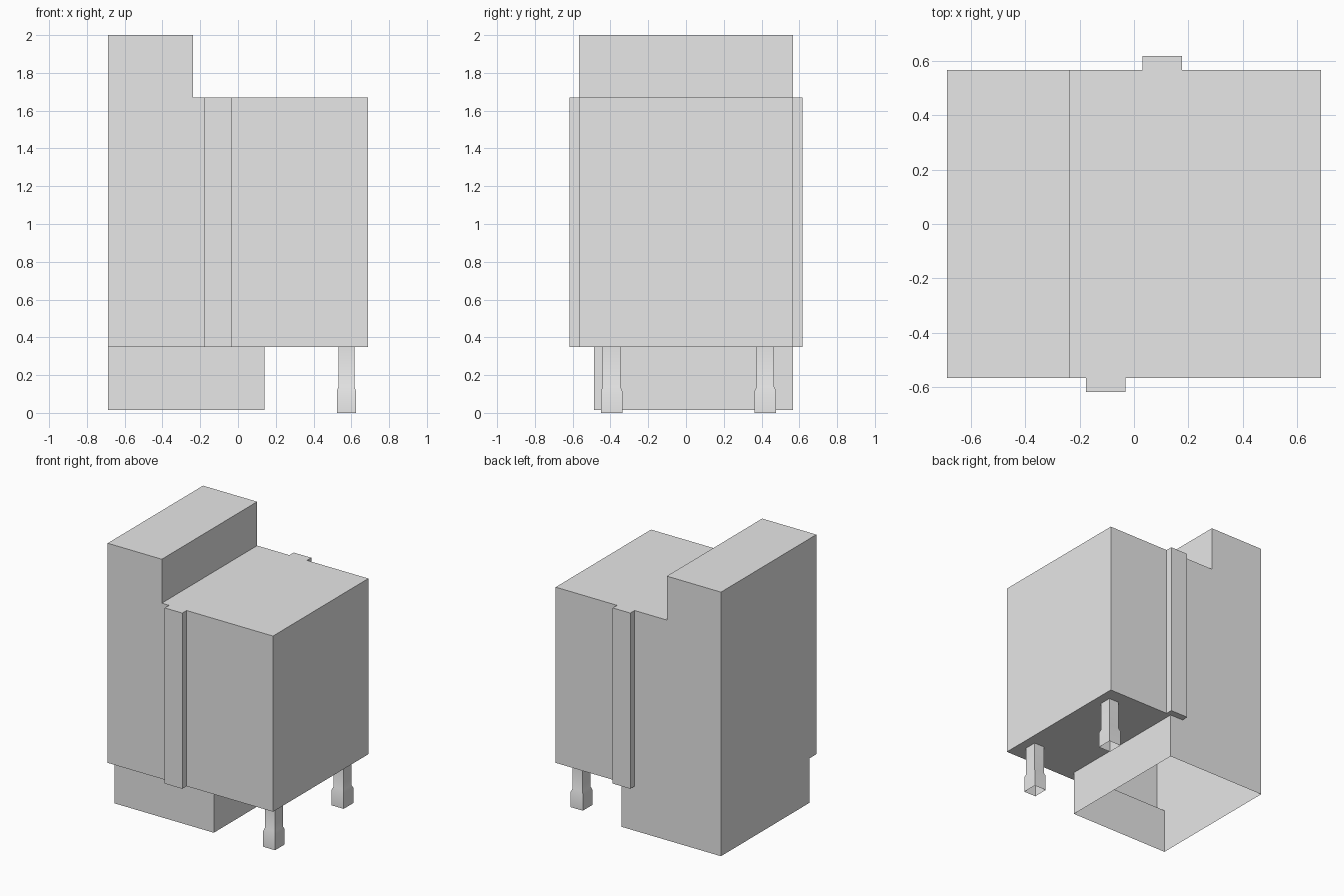
import bpy
import bmesh
from mathutils import Vector

cube = bpy.data.objects.get("Cube")
if cube:
    bpy.data.objects.remove(cube, do_unlink=True)

grey = bpy.data.materials.new("light_grey")
grey.use_nodes = True
grey.diffuse_color = (0.8, 0.8, 0.8, 1)
grey.node_tree.nodes["Principled BSDF"].inputs["Base Color"].default_value = (0.8, 0.8, 0.8, 1)

# Main extents
HX, HY = 0.687, 0.566
FLOOR, ROOF, TOP = 0.35, 1.67, 2.0
TOWER_X = -0.237
BASE_X, BASE_Y, BASE_Z = 0.14, -0.487, 0.016


def finish(name, bm):
    mesh = bpy.data.meshes.new(name)
    bm.to_mesh(mesh)
    bm.free()
    mesh.materials.append(grey)
    obj = bpy.data.objects.new(name, mesh)
    bpy.context.collection.objects.link(obj)
    return obj


def prism(name, outline, travel, open_dir=None):
    """Extrude an outline; leave out caps facing along open_dir."""
    bm = bmesh.new()
    face = bm.faces.new([bm.verts.new(p) for p in outline])
    out = bmesh.ops.extrude_face_region(bm, geom=[face], use_keep_orig=True)
    moved = [v for v in out["geom"] if isinstance(v, bmesh.types.BMVert)]
    bmesh.ops.translate(bm, verts=moved, vec=travel)
    bmesh.ops.recalc_face_normals(bm, faces=bm.faces)
    if open_dir:
        bm.normal_update()
        axis = Vector(open_dir)
        gone = [f for f in bm.faces if abs(f.normal.dot(axis)) > 0.9
                and (len(outline) == 4 or f.normal.dot(axis) > 0)]
        bmesh.ops.delete(bm, geom=gone, context="FACES")
    return finish(name, bm)


def rect(x0, x1, y0, y1, z):
    return [(x0, y0, z), (x1, y0, z), (x1, y1, z), (x0, y1, z)]


# Stepped hollow body, open underneath
profile = [(-HX, FLOOR), (HX, FLOOR), (HX, ROOF), (TOWER_X, ROOF), (TOWER_X, TOP), (-HX, TOP)]
prism("body", [(x, -HY, z) for x, z in profile], (0, 2 * HY, 0), open_dir=(0, 0, -1))

# Underside around the base opening
bm = bmesh.new()
for corners in (rect(BASE_X, HX, -HY, HY, FLOOR), rect(-HX, BASE_X, -HY, BASE_Y, FLOOR)):
    bm.faces.new([bm.verts.new(p) for p in reversed(corners)])
finish("underside", bm)

# Base skirt: four walls open at both ends
prism("base_skirt", rect(-HX, BASE_X, BASE_Y, HY, BASE_Z), (0, 0, FLOOR - BASE_Z), open_dir=(0, 0, 1))

# Upright strips on the front and back
for name, x, y0, y1 in (("front_strip", -0.104, -0.617, -HY), ("back_strip", 0.104, HY, 0.617)):
    prism(name, rect(x - 0.073, x + 0.073, y0, y1, FLOOR), (0, 0, ROOF - FLOOR))


# Open square legs with a thicker foot
def leg(name, cx, cy):
    bm = bmesh.new()
    rings = []
    for hx, hy, z in ((0.05, 0.057, 0), (0.05, 0.057, 0.116),
                      (0.0425, 0.047, 0.138), (0.0425, 0.047, FLOOR)):
        rings.append([bm.verts.new(p) for p in rect(cx - hx, cx + hx, cy - hy, cy + hy, z)])
    for low, high in zip(rings, rings[1:]):
        for i in range(4):
            j = (i + 1) % 4
            bm.faces.new((low[i], low[j], high[j], high[i]))
    for f in bm.faces:
        f.smooth = True
    for e in bm.edges:
        a, b = e.verts
        if a.co.x == b.co.x or a.co.y == b.co.y:
            continue
    obj = finish(name, bm)
    bpy.ops.object.select_all(action="DESELECT")
    obj.select_set(True)
    bpy.context.view_layer.objects.active = obj
    bpy.ops.object.shade_smooth_by_angle(angle=0.7)


leg("front_leg", 0.574, -0.394)
leg("back_leg", 0.574, 0.42)
